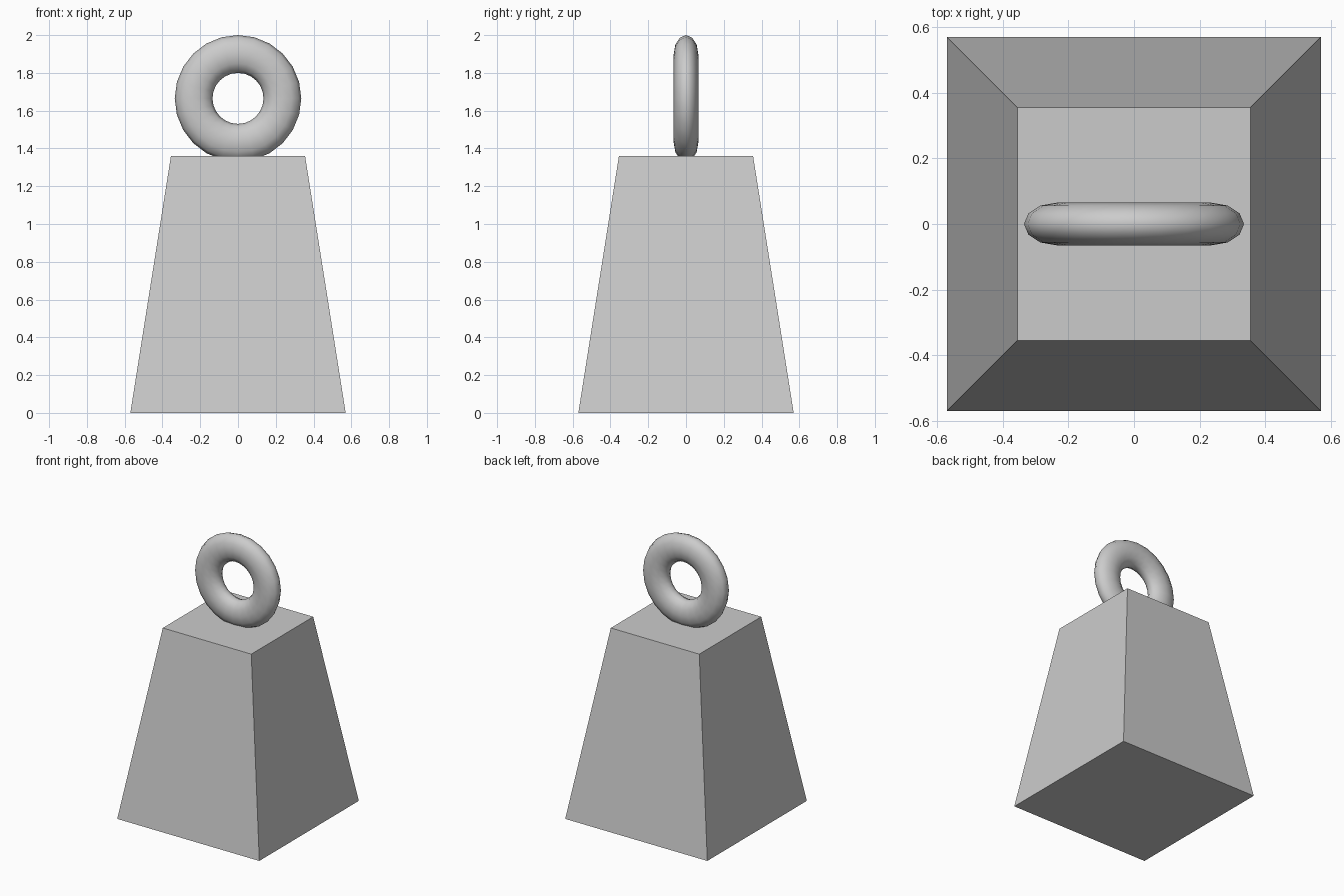
import bpy
import math

default = bpy.data.objects.get("Cube")
if default:
    bpy.data.objects.remove(default, do_unlink=True)

# Single grey metal colour
GREY = (0.6, 0.6, 0.6, 1.0)
metal = bpy.data.materials.new("grey_metal")
metal.use_nodes = True
metal.diffuse_color = GREY
metal.node_tree.nodes["Principled BSDF"].inputs["Base Color"].default_value = GREY

BASE_HALF, TOP_HALF, BODY_HEIGHT = 0.57, 0.355, 1.36
RING_OUTER, RING_INNER, RING_HALF_DEPTH = 0.335, 0.135, 0.065


def finish(name):
    """Name the active object, bake its transform and colour it."""
    obj = bpy.context.active_object
    obj.name = obj.data.name = name
    bpy.ops.object.transform_apply(location=False, rotation=True, scale=True)
    obj.data.materials.append(metal)
    return obj


# Tapered square weight body
bpy.ops.mesh.primitive_cone_add(
    vertices=4, radius1=BASE_HALF * math.sqrt(2), radius2=TOP_HALF * math.sqrt(2),
    depth=BODY_HEIGHT, location=(0, 0, BODY_HEIGHT / 2), rotation=(0, 0, math.pi / 4))
finish("weight_body")

# Flattened upright ring, slightly sunk into the body
tube = (RING_OUTER - RING_INNER) / 2
bpy.ops.mesh.primitive_torus_add(
    major_segments=24, minor_segments=12,
    major_radius=RING_INNER + tube, minor_radius=tube,
    location=(0, 0, 2 - RING_OUTER), rotation=(math.pi / 2, 0, 0))
bpy.context.active_object.scale.z = RING_HALF_DEPTH / tube
finish("lifting_ring")
bpy.ops.object.shade_smooth()
